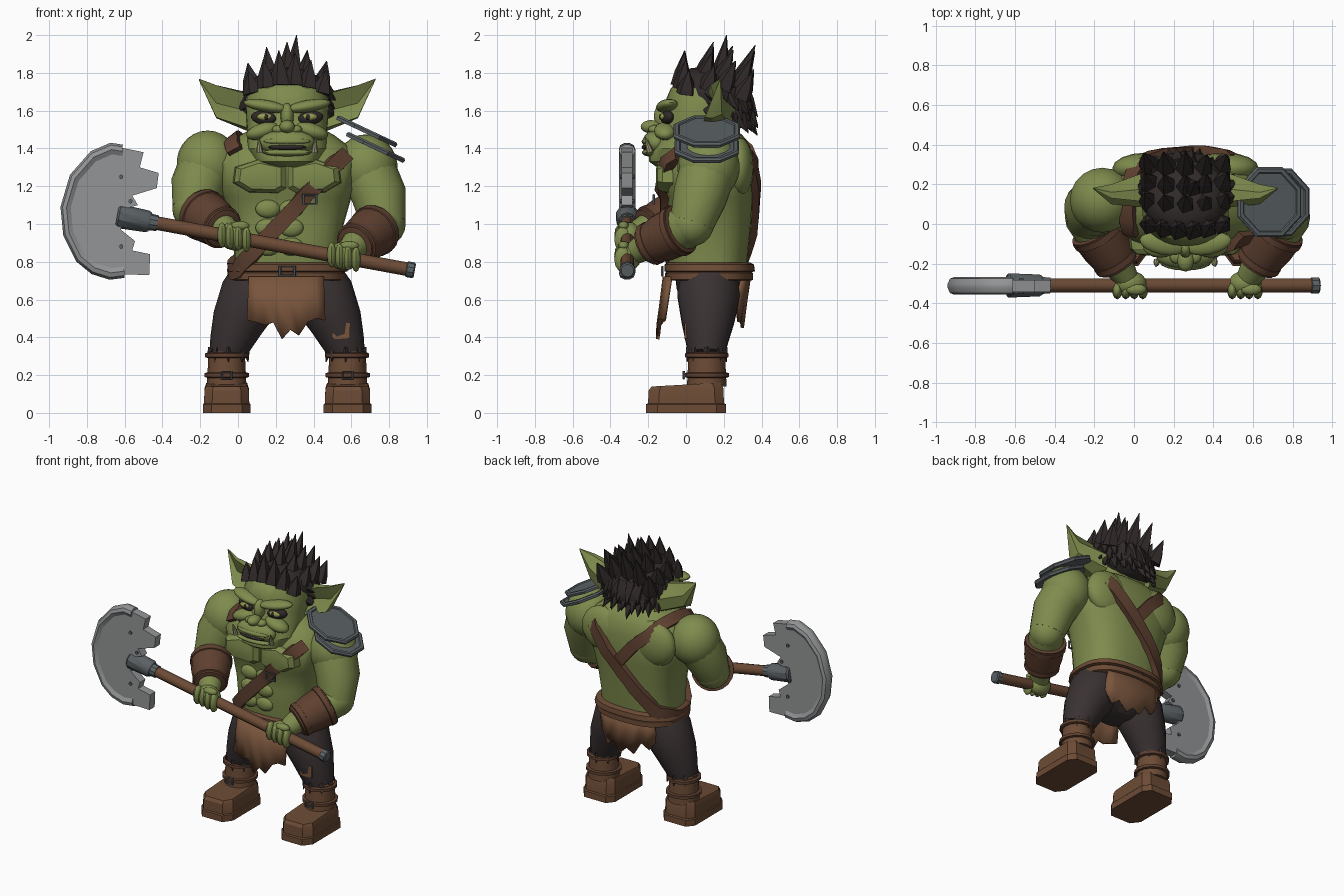
import bpy, bmesh, math, random
from math import sin, cos, pi
from mathutils import Vector, Matrix, Euler
from mathutils.bvhtree import BVHTree

if "Cube" in bpy.data.objects:
    bpy.data.objects.remove(bpy.data.objects["Cube"])
random.seed(4)
C = 0.26  # body centre line


def material(name, r, g, b):
    m = bpy.data.materials.new(name)
    m.use_nodes = True
    m.diffuse_color = (r, g, b, 1)
    m.node_tree.nodes["Principled BSDF"].inputs["Base Color"].default_value = (r, g, b, 1)
    return m


skin = material("green skin", .21, .26, .075)
black = material("black hair", .03, .023, .022)
trouser = material("dark trousers", .042, .031, .032)
leather = material("brown leather", .15, .07, .036)
strapping = material("dark leather", .115, .052, .03)
cloth_mat = material("tan cloth", .19, .09, .045)
blade_mat = material("light steel", .29, .3, .305)
steel = material("dark steel", .105, .122, .13)
tusk_mat = material("ivory", .36, .34, .18)
eye_mat = material("olive eye", .3, .32, .08)


def finish(name, bm, mat, angle=35):
    bmesh.ops.recalc_face_normals(bm, faces=bm.faces)
    mesh = bpy.data.meshes.new(name)
    bm.to_mesh(mesh)
    bm.free()
    for p in mesh.polygons:
        p.use_smooth = True
    mesh.set_sharp_from_angle(angle=math.radians(angle))
    mesh.materials.append(mat)
    ob = bpy.data.objects.new(name, mesh)
    bpy.context.collection.objects.link(ob)
    return ob


def loft(name, rings, mat, angle=35):
    """Skin a list of equal point rings and cap both ends."""
    bm = bmesh.new()
    rows = [[bm.verts.new(p) for p in ring] for ring in rings]
    n = len(rows[0])
    for a, b in zip(rows, rows[1:]):
        for i in range(n):
            j = (i + 1) % n
            bm.faces.new((a[i], a[j], b[j], b[i]))
    bm.faces.new(rows[0])
    bm.faces.new(rows[-1])
    return finish(name, bm, mat, angle)


def body(name, sections, mat, power=2.6, sides=28):
    """Stacked rounded sections: height, half width, front, back."""
    def ring(z, rx, front, back):
        out = []
        for i in range(sides):
            c, s = cos(2 * pi * i / sides), sin(2 * pi * i / sides)
            px = math.copysign(abs(c) ** (2 / power), c)
            py = math.copysign(abs(s) ** (2 / power), s)
            out.append((C + rx * px, (front + back) / 2 + (back - front) / 2 * py, z))
        return out
    return loft(name, [ring(*s) for s in sections], mat)


def tube(name, pts, radii, mat, sides=16, angle=35):
    pts = [Vector(p) for p in pts]
    rings = []
    for i, p in enumerate(pts):
        t = (pts[min(i + 1, len(pts) - 1)] - pts[max(i - 1, 0)]).normalized()
        u = t.cross(Vector((0, 1, 0))).normalized()
        v = t.cross(u)
        rings.append([p + radii[i] * (u * cos(2 * pi * k / sides) + v * sin(2 * pi * k / sides))
                      for k in range(sides)])
    return loft(name, rings, mat, angle)


def ball(name, loc, size, mat, rot=(0, 0, 0), seg=16):
    bm = bmesh.new()
    mx = Matrix.LocRotScale(Vector(loc), Euler(rot), Vector(size))
    bmesh.ops.create_uvsphere(bm, u_segments=seg, v_segments=seg * 2 // 3, radius=1, matrix=mx)
    return finish(name, bm, mat, 50)


def spike(name, base, tip, r, mat, sides=5):
    return tube(name, [base, Vector(base).lerp(Vector(tip), .4), tip], [r, r * .75, .002], mat, sides, 20)


def prism(name, outline, y0, y1, mat):
    """Extrude an x-z outline from y0 to y1."""
    return loft(name, [[(x, y, z) for x, z in outline] for y in (y0, y1)], mat, 25)


def buckle(name, loc, w, h):
    bpy.ops.mesh.primitive_torus_add(major_segments=4, minor_segments=6, major_radius=1, minor_radius=.2)
    ob = bpy.context.object
    ob.name = name
    ob.data.materials.append(steel)
    ob.data.transform(Matrix.Rotation(pi / 4, 4, 'Z'))
    ob.data.transform(Matrix.LocRotScale(Vector(loc), Euler((pi / 2, 0, 0)), Vector((w * .6, h * .6, .04))))


# Torso with chest ledge, chest plates and stomach muscles
torso = body("torso", [(.72, .28, -.08, .32), (.85, .28, -.1, .33), (1, .3, -.1, .345), (1.14, .34, -.1, .355),
                       (1.18, .36, -.125, .36), (1.32, .38, -.125, .355), (1.41, .33, -.08, .34),
                       (1.47, .25, -.02, .3), (1.53, .14, .05, .22)], skin)
chest = [(.005, 1.19), (.05, 1.165), (.2, 1.17), (.28, 1.22), (.27, 1.3), (.15, 1.34), (.005, 1.31)]
for s in (-1, 1):
    loft("chest_muscle", [[(C + s * (.14 + (x - .14) * k), y, 1.25 + (z - 1.25) * k) for x, z in chest]
                          for y, k in ((-.07, 1.05), (-.125, 1), (-.152, .8), (-.158, .5))], skin, 25)
    ball("shoulder_blade", (C + s * .2, .28, 1.3), (.17, .08, .16), skin)
    for row in range(3):
        ball("stomach_muscle", (C - .04 + s * .062, -.095, 1.08 - row * .1), (.066, .03, .048), skin)

# Straps hug the torso surface
tree = BVHTree.FromPolygons([v.co for v in torso.data.vertices], [p.vertices[:] for p in torso.data.polygons])


def strap(name, guide, width, offset):
    guide = [Vector(g) for g in guide]
    fine = [a.lerp(b, k / 4) for a, b in zip(guide, guide[1:]) for k in range(4)] + [guide[-1]]
    hits = [tree.find_nearest(p)[:2] for p in fine]
    rings = []
    for i, (p, n) in enumerate(hits):
        t = hits[min(i + 1, len(hits) - 1)][0] - hits[max(i - 1, 0)][0]
        side = n.cross(t).normalized() * width / 2
        low, high = p - n * .01, p + n * offset
        rings.append([low - side, low + side, high + side, high - side])
    loft(name, rings, strapping)


strap("chest_strap", [(.6, -.1, 1.4), (.45, -.16, 1.24), (.28, -.16, 1.06), (.1, -.14, .88), (-.03, -.05, .75),
                      (-.05, .14, .75), (.02, .32, .82), (.2, .4, 1.02), (.38, .4, 1.2), (.52, .36, 1.36)], .085, .038)
strap("shoulder_strap", [(-.03, -.07, 1.4), (-.02, .1, 1.44), (.03, .28, 1.41), (.17, .4, 1.28), (.3, .4, 1.12)],
      .08, .03)
buckle("strap_buckle", (.38, -.17, 1.13), .08, .055)

# Hips, belt and cloth flaps
body("hips", [(.5, .1, .02, .2), (.56, .22, -.02, .28), (.66, .27, -.05, .3), (.75, .28, -.06, .31)], trouser)
body("belt", [(.7, .295, -.1, .345), (.705, .305, -.11, .355), (.74, .305, -.11, .355), (.75, .29, -.1, .34)], leather)
body("upper_belt", [(.745, .3, -.1, .345), (.75, .32, -.115, .365), (.785, .31, -.115, .36), (.795, .29, -.1, .34)], leather)
buckle("belt_buckle", (C, -.125, .75), .09, .055)


def flap(name, x0, x1, top, hems, y_top, y_low, mat):
    n = len(hems) - 1
    rows = []
    for f in (0, .5, 1):
        rows.append([])
        for i, hem in enumerate(hems):
            x = x0 + (x1 - x0) * (i / n + .02 * (f - 1) * (2 * i / n - 1))
            bow = .035 * (2 * i / n - 1) ** 2 * (1 if y_top < 0 else -1)
            rows[-1].append(Vector((x, y_top + (y_low - y_top) * f + bow, top + (hem - top) * f)))
    bm = bmesh.new()
    grid = [[bm.verts.new(p) for p in row] for row in rows]
    for a, b in zip(grid, grid[1:]):
        for i in range(n):
            bm.faces.new((a[i], a[i + 1], b[i + 1], b[i]))
    mod = finish(name, bm, mat).modifiers.new("thickness", 'SOLIDIFY')
    mod.thickness, mod.offset = .018, 0


flap("front_flap", .05, .46, .72, [.49, .48, .465, .48, .39, .44, .41, .48, .5, .49], -.115, -.15, cloth_mat)
flap("back_flap", .04, .48, .72, [.6, .52, .56, .47, .5, .45, .52, .48, .58], .335, .3, cloth_mat)

# Legs and boots
foot = [(-.08, -.21), (.08, -.21), (.125, -.15), (.125, .16), (.085, .21), (-.085, .21), (-.125, .16), (-.125, -.15)]


def foot_part(name, cx, levels, mat):
    loft(name, [[(cx + x * k, y * k, z + slope * y) for x, y in foot] for z, k, slope in levels], mat, 30)


for s, side in ((-1, "right"), (1, "left")):
    x = C + s * .32
    tube(side + "_leg", [(C + s * .15, .125, .7), (C + s * .19, .12, .62), (C + s * .26, .115, .48),
                         (C + s * .3, .11, .37), (x, .11, .31)], [.155, .168, .14, .112, .095], trouser, 18)
    for k in range(8):
        a = k * 2 * pi / 8
        hem = Vector((x - s * .01 + .088 * cos(a), .11 + .088 * sin(a), .345))
        spike(side + "_trouser_tatter", hem, hem + Vector((.016 * cos(a), .016 * sin(a), -.075)), .022, trouser, 4)
    foot_part(side + "_sole", x, [(0, 1.01, 0), (.045, 1.01, 0), (.05, .97, 0)], leather)
    foot_part(side + "_boot_foot", x, [(.045, .96, 0), (.125, .94, .03), (.15, .87, .05)], leather)
    tube(side + "_boot_shaft", [(x, .11, .14), (x, .11, .2), (x, .11, .325)], [.105, .102, .096], leather)
    for z, r in ((.2, .118), (.305, .114)):
        tube(side + "_boot_band", [(x, .11, z + d) for d in (-.015, -.01, .01, .015)], [.1, r, r, .1], strapping)
    buckle(side + "_boot_buckle", (x, -.012, .2), .06, .045)
prism("knee_patch", [(.5, .39), (.592, .395), (.595, .475), (.505, .48)], -.008, .06, cloth_mat)

# Arms, bracers and fists
for side, shoulder, elbow, wrist, hand in (
        ("right", (-.16, .12, 1.32), (-.23, .03, 1.08), (-.07, -.22, .97), (-.02, -.3, .935)),
        ("left", (.68, .12, 1.3), (.77, .03, 1.0), (.61, -.22, .88), (.56, -.3, .83))):
    sh, el, wr, hd = map(Vector, (shoulder, elbow, wrist, hand))
    ball(side + "_shoulder", sh, (.165, .165, .175), skin, seg=20)
    tube(side + "_upper_arm", [sh, sh.lerp(el, .5) + Vector(((el - sh).x * .25, 0, 0)), el], [.15, .145, .118], skin, 18)
    ball(side + "_elbow", el, (.118, .118, .118), skin)
    tube(side + "_forearm", [el, el.lerp(wr, .4), wr, hd], [.115, .118, .075, .055], skin)
    at = lambda f: el.lerp(wr, f)
    tube(side + "_bracer", [at(f) for f in (.2, .22, .6, .95, .97)], [.11, .136, .128, .105, .08], strapping, 18)
    for f, r in ((.3, .14), (.85, .118)):
        tube(side + "_bracer_band", [at(f + d) for d in (-.07, -.05, .05, .07)], [r - .015, r, r, r - .015], strapping, 18)
    ball(side + "_palm", hd, (.085, .065, .075), skin, (0, .18, 0))
    for k in range(4):
        d = (k - 1.5) * .043
        ball(side + "_finger", hd + Vector((d, -.035, -.005 - d * .18)), (.026, .045, .068), skin, seg=10)
    ball(side + "_thumb", hd + Vector((.03, -.03, .055)), (.055, .03, .025), skin, seg=10)

# Head and face
body("head", [(1.305, .11, -.16, .1), (1.33, .175, -.195, .17), (1.4, .215, -.195, .22), (1.48, .21, -.15, .26),
              (1.56, .218, -.11, .28), (1.65, .22, -.11, .28), (1.72, .2, -.08, .26), (1.77, .12, 0, .2)], skin, 2.3)
ball("muzzle", (C, -.16, 1.43), (.15, .07, .07), skin)
ball("nose", (C, -.185, 1.515), (.042, .055, .035), skin)
ball("nose_bridge", (C, -.12, 1.57), (.035, .05, .07), skin)
ball("mouth", (C, -.2, 1.407), (.105, .035, .018), black)
ball("upper_lip", (C, -.195, 1.437), (.125, .04, .022), skin)
ball("lower_lip", (C, -.195, 1.378), (.13, .038, .02), skin)
for s in (-1, 1):
    ball("brow", (C + s * .115, -.1, 1.625), (.12, .055, .032), skin, (0, -s * .16, s * .2))
    ball("eye_socket", (C + s * .125, -.1, 1.563), (.07, .03, .036), black, (0, -s * .1, s * .3))
    ball("eye", (C + s * .115, -.118, 1.567), (.045, .02, .02), eye_mat)
    ball("pupil", (C + s * .11, -.133, 1.567), (.011, .01, .016), black, seg=8)
    ball("cheek", (C + s * .13, -.11, 1.492), (.09, .06, .042), skin, (0, s * .3, 0))
    ball("nostril", (C + s * .045, -.165, 1.5), (.035, .035, .024), skin)
    spike("tusk", (C + s * .145, -.19, 1.38), (C + s * .15, -.215, 1.46), .018, tusk_mat, 8)
    # Cupped ears tapering from the side of the head to a point
    root = [(.08, 1.5), (.16, 1.59), (.11, 1.68), (.18, 1.69), (.27, 1.6), (.25, 1.51), (.16, 1.48)]
    lobe = [(.1, 1.565), (.155, 1.64), (.13, 1.735), (.16, 1.735), (.2, 1.66), (.19, 1.58), (.14, 1.56)]
    loft("ear", [[(C + s * .18, y, z) for y, z in root], [(C + s * .375, y, z) for y, z in lobe],
                 [(C + s * .467, .18 + (y - .15) * .05, 1.765 + (z - 1.65) * .05) for y, z in lobe]], skin, 25)

# Hair: cap, upright spikes in leaning rows, and hanging fringe
ball("hair_cap", (C, .155, 1.665), (.235, .23, .14), black, (-.5, 0, 0))
for y, z, n, length, lean in ((-.03, 1.735, 6, .205, .12), (.08, 1.76, 5, .2, .32),
                              (.17, 1.76, 5, .215, .42), (.26, 1.71, 5, .23, .45)):
    for i in range(n):
        u = 2 * i / (n - 1) - 1
        base = Vector((C + .18 * u, y + .03 * u * u, z - .045 * u * u))
        size = length * (1 - .35 * u * u) * random.uniform(.82, 1.08)
        spike("hair_spike", base, base + size * Vector((.2 * u, lean, 1)), .056, black)
spike("tallest_spike", (C + .03, .17, 1.74), (C + .05, .215, 2), .055, black)
for row in range(3):
    for i in range(11):
        a = pi * (i + .5 * (row % 2)) / 10.5 - .05
        base = Vector((C + .2 * cos(a), .14 + .16 * sin(a), 1.7 - row * .05))
        out = Vector((cos(a) * .06, .02 + .06 * sin(a), -.05 - .08 * sin(a)))
        spike("hair_fringe", base, base + out * random.uniform(.8, 1.15), .046, black)

# Shoulder armour of two overlapping eight-sided plates
for cx, z, k in ((.728, 1.405, .95), (.682, 1.49, .98)):
    tilt = Matrix.Translation((cx, .11, z)) @ Matrix.Rotation(.44, 4, 'Y')
    rings = []
    for r, h in ((.19, -.012), (.195, .004), (.185, .014), (.165, .014), (.16, .007)):
        rings.append([tilt @ Vector((r * k * cos(a), r * k * sin(a), h))
                      for a in [pi / 8 + i * pi / 4 for i in range(8)]])
    loft("shoulder_plate", rings, steel, 20)

# Battle axe
axis = lambda x: Vector((x, -.31, 1.012 - (x + .47) * .184))
tube("axe_handle", [axis(-.62), axis(.92)], [.036, .036], leather, 12)
tube("axe_pommel", [axis(x) for x in (.89, .895, .93, .936)], [.034, .042, .042, .034], steel, 10)
tube("axe_socket", [axis(x) for x in (-.64, -.63, -.48, -.465)], [.055, .064, .058, .05], steel, 10)
tube("axe_collar", [axis(-.47), axis(-.425)], [.045, .042], steel, 10)
arc = [(-.61, 1.42), (-.675, 1.43), (-.78, 1.385), (-.89, 1.26), (-.94, 1.09), (-.925, .94), (-.855, .8),
       (-.775, .735), (-.68, .705), (-.6, .715)]
notches = [(-.47, .73), (-.465, .84), (-.56, .86), (-.545, .91), (-.62, .97), (-.6, 1.08), (-.53, 1.1),
           (-.56, 1.15), (-.43, 1.19), (-.42, 1.27), (-.52, 1.3), (-.5, 1.38)]
inner = lambda p, k: (-.62 + (p[0] + .62) * k, 1.07 + (p[1] - 1.07) * k)
prism("axe_blade", [inner(p, .95) for p in arc] + notches, -.342, -.282, blade_mat)
profile = ((1, .01), (.965, .036), (.9, .044), (.81, .026), (.81, -.026), (.9, -.044), (.965, -.036), (1, -.01))
loft("axe_edge", [[(inner(p, k)[0], -.312 + d, inner(p, k)[1]) for k, d in profile] for p in arc], blade_mat, 40)
for x, z in ((-.62, 1.25), (-.57, 1.12), (-.62, .88)):
    tube("axe_rivet", [(x, -.35, z), (x + .001, -.274, z)], [.012, .012], steel, 8)
